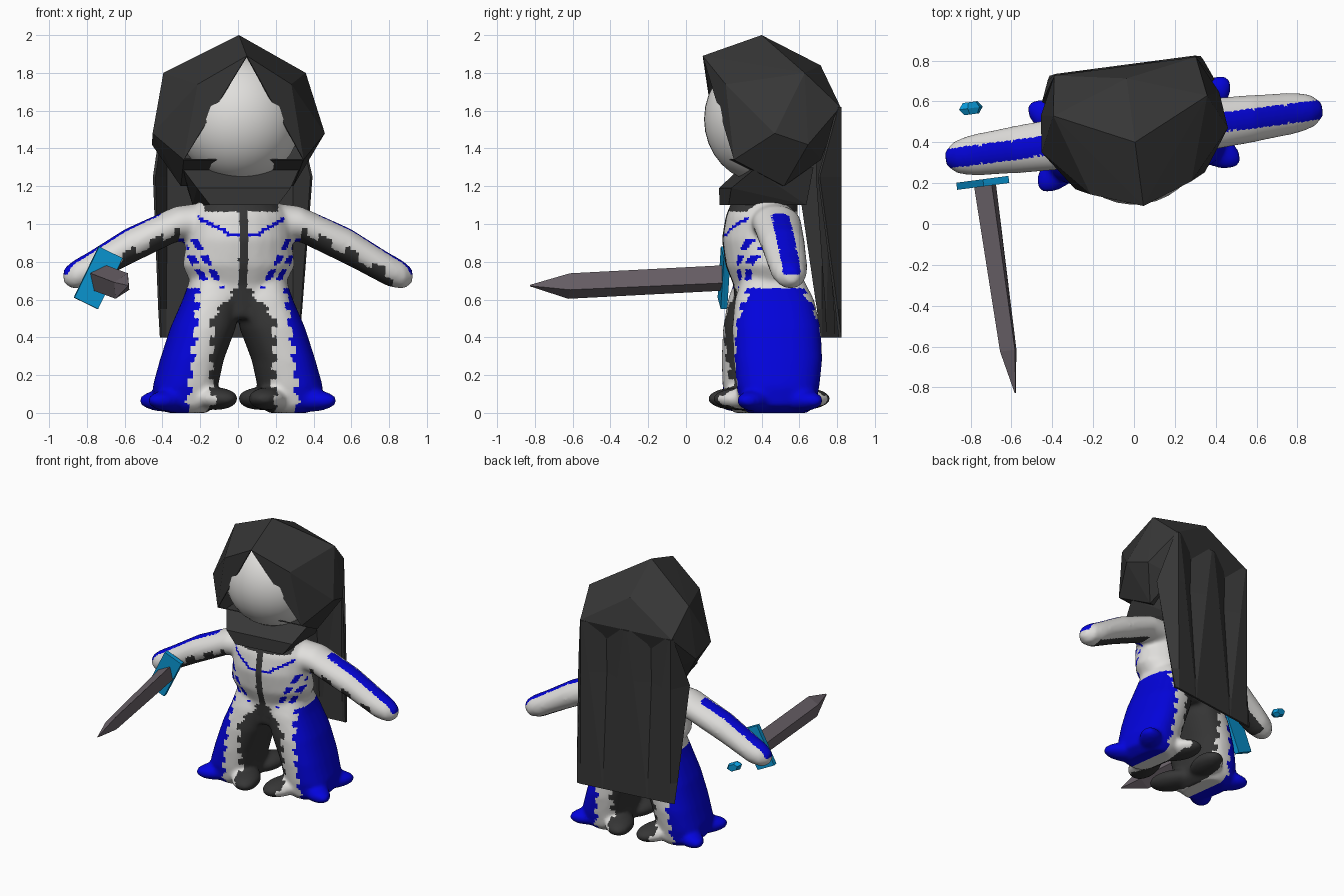
import bpy, bmesh, math
from mathutils import Matrix, Vector

cube = bpy.data.objects.get("Cube")
if cube:
    bpy.data.objects.remove(cube, do_unlink=True)

YAW = math.radians(7.5)
CENTRE = (0, 0.44, 0)


def material(name, rgb):
    mat = bpy.data.materials.new(name)
    mat.use_nodes = True
    mat.diffuse_color = (*rgb, 1)
    node = next(n for n in mat.node_tree.nodes if n.type == "BSDF_PRINCIPLED")
    node.inputs["Base Color"].default_value = (*rgb, 1)
    node.inputs["Roughness"].default_value = 0.8
    return mat


PALE = material("pale_cloth", (0.75, 0.74, 0.72))
DARK = material("charcoal", (0.037, 0.037, 0.037))
BLUE = material("deep_blue", (0.001, 0.001, 0.72))
CYAN = material("cyan_metal", (0.003, 0.31, 0.66))
STEEL = material("dull_steel", (0.15, 0.125, 0.145))


def finish(name, bm, *mats):
    """Turn a bmesh into a placed object; the whole figure shares one yaw."""
    bmesh.ops.recalc_face_normals(bm, faces=bm.faces)
    mesh = bpy.data.meshes.new(name)
    bm.to_mesh(mesh)
    bm.free()
    for mat in mats:
        mesh.materials.append(mat)
    obj = bpy.data.objects.new(name, mesh)
    bpy.context.collection.objects.link(obj)
    obj.location = CENTRE
    obj.rotation_euler.z = YAW
    return obj


def select(obj):
    bpy.ops.object.select_all(action="DESELECT")
    obj.select_set(True)
    bpy.context.view_layer.objects.active = obj


def loft(bm, axis, rings, sides=24, power=1.0, side=1):
    """Rings of (position, centre a, centre b, radius a, radius b) along an axis."""
    others = [i for i in range(3) if i != axis]
    loops = []
    for pos, ca, cb, ra, rb in rings:
        loop = []
        for k in range(sides):
            t = math.tau * k / sides
            c, s = math.cos(t), math.sin(t)
            p = [0, 0, 0]
            p[axis] = pos
            p[others[0]] = ca + ra * math.copysign(abs(c) ** power, c)
            p[others[1]] = cb + rb * math.copysign(abs(s) ** power, s)
            p[0] *= side
            loop.append(bm.verts.new(p))
        loops.append(loop)
    for lo, hi in zip(loops, loops[1:]):
        for k in range(sides):
            n = (k + 1) % sides
            bm.faces.new((lo[k], lo[n], hi[n], hi[k]))
    bm.faces.new(loops[0][::-1])
    bm.faces.new(loops[-1])


def blob(bm, centre, size, turn=0.0, segments=32):
    mat = (Matrix.Translation(centre) @ Matrix.Rotation(turn, 4, "Z")
           @ Matrix.Diagonal((*size, 1)))
    bmesh.ops.create_uvsphere(bm, u_segments=segments, v_segments=segments // 2,
                              radius=1, matrix=mat)


def hem_point(bm, start, tip, z, width):
    """Pointed corner of a trouser hem, stretched from the leg's middle."""
    a, b = Vector(start), Vector(tip)
    d = b - a
    blob(bm, (*((a + b) / 2), z), (d.length / 2, width, 0.06),
         math.atan2(d.y, d.x))


def mirrored_hull(points):
    bm = bmesh.new()
    for x, y, z in points:
        for sx in ({x, -x} if x else {0}):
            bm.verts.new((sx, y, z))
    bmesh.ops.convex_hull(bm, input=bm.verts)
    loose = [v for v in bm.verts if not v.link_faces]
    bmesh.ops.delete(bm, geom=loose, context="VERTS")
    return bm


# Body: torso, arms and flared legs fused into one soft skin
bm = bmesh.new()
loft(bm, 2, [(0.5, 0, 0.02, 0.2, 0.19), (0.68, 0, 0, 0.25, 0.19),
             (0.78, 0, -0.03, 0.3, 0.2), (0.92, 0, -0.05, 0.28, 0.2),
             (1.04, 0, -0.04, 0.27, 0.19), (1.14, 0, -0.02, 0.19, 0.17)])
for s in (-1, 1):
    loft(bm, 0, [(0.1, 0, 1.02, 0.13, 0.1), (0.33, 0, 1.0, 0.13, 0.095),
                 (0.6, 0, 0.875, 0.115, 0.1), (0.8, 0, 0.76, 0.1, 0.09),
                 (0.88, 0, 0.73, 0.08, 0.075), (0.93, 0, 0.725, 0.035, 0.04)],
         side=s)
    loft(bm, 2, [(0.0, 0.27, 0.01, 0.1, 0.16), (0.04, 0.28, 0.01, 0.16, 0.2),
                 (0.14, 0.28, 0.01, 0.17, 0.22), (0.28, 0.245, 0.015, 0.165, 0.235),
                 (0.45, 0.185, 0.015, 0.17, 0.235), (0.6, 0.14, 0.01, 0.15, 0.21),
                 (0.72, 0.12, 0, 0.13, 0.16)], power=0.8, side=s)
    for way in (-1, 1):
        hem_point(bm, (0.2 * s, 0), (0.08 * s, 0.31 * way), 0.075, 0.1)
        hem_point(bm, (0.22 * s, 0), (0.495 * s, 0.21 * way), 0.065, 0.085)
body = finish("body", bm, PALE, DARK, BLUE)
select(body)
remesh = body.modifiers.new("fuse", "REMESH")
remesh.mode = "VOXEL"
remesh.voxel_size = 0.0145
soften = body.modifiers.new("soften", "SMOOTH")
soften.factor = 0.5
soften.iterations = 9
for name in ("fuse", "soften"):
    bpy.ops.object.modifier_apply(modifier=name)


def body_colour(p, n):
    """0 pale, 1 dark, 2 blue, with stepped edges."""
    x, z = abs(p.x), p.z
    jag = 0.025 * (int(z / 0.045) % 2)
    if z > 0.66 and x > 0.32:
        step = 0.45 * (int(x / 0.07) % 2)
        if x > 0.42 and n.z > 0 and abs(p.y) < 0.045:
            return 2
        return 1 if x < 0.82 and n.z < -0.15 - step and p.y < 0.06 else 0
    if z > 1.065 and x < 0.2:
        return 1
    if z < 0.66:
        if x > 0.22 + (0.66 - z) * 0.1 + jag:
            return 2
        return 1 if x < min(0.18, 0.05 + (0.66 - z) * 0.8) - jag else 0
    if n.y > -0.2:
        return 0
    if x < 0.028:
        return 1
    # Chest piping: a neckline and dashed rib lines
    if x < 0.23 and abs(z - max(0.945, 0.905 + 0.55 * x)) < 0.011:
        return 2
    if z < 0.93 and int(z / 0.028) % 3:
        base = x - 0.11 - 0.55 * (z - 0.66)
        if abs(base) < 0.018 or (z > 0.7 and abs(base - 0.065) < 0.018):
            return 2
    return 0


for poly in body.data.polygons:
    poly.material_index = body_colour(poly.center, poly.normal)
    poly.use_smooth = True

# Head
bm = bmesh.new()
blob(bm, (0, -0.035, 1.555), (0.33, 0.31, 0.335))
head = finish("head", bm, PALE)
select(head)
bpy.ops.object.shade_smooth_by_angle()

# Hood: faceted shell, open at the face
bm = mirrored_hull([(0, -0.04, 2.0), (0, -0.355, 1.89), (0.25, -0.265, 1.74),
                    (0.38, 0.14, 1.8), (0.46, -0.03, 1.48), (0.32, -0.23, 1.34),
                    (0.35, 0.335, 1.62), (0, 0.275, 1.84), (0.3, 0.04, 1.2),
                    (0.44, 0.15, 1.42), (0.28, 0.24, 1.34)])
opening = [f for f in bm.faces
           if f.normal.y ** 2 > 0.7 and abs(f.calc_center_median().x) < 0.05
           and f.calc_center_median().y < -0.1]
bmesh.ops.delete(bm, geom=opening, context="FACES")
hood = finish("hood", bm, DARK)
shell = hood.modifiers.new("thickness", "SOLIDIFY")
shell.thickness = 0.01

# Collar under the chin
finish("collar", mirrored_hull([(0.18, -0.24, 1.1), (0.25, -0.235, 1.19),
                                (0.31, -0.12, 1.29), (0.22, 0.17, 1.1),
                                (0.28, 0.2, 1.3)]), DARK)

# Cape: hanging panel with two tapering pleats and forward-turned edges
bm = bmesh.new()
rows = []
for z, edge_x, edge_y, pleat_y, pleat_w in ((1.62, 0.35, 0.32, 0.29, 0.16),
                                            (1.25, 0.42, 0.21, 0.28, 0.11),
                                            (0.55, 0.38, 0.31, 0.33, 0.02),
                                            (0.4, 0.37, 0.33, 0.335, 0.01)):
    back_y = 0.335
    half = [(0, back_y), (0.17 - pleat_w, back_y), (0.17, pleat_y),
            (0.17 + pleat_w, back_y), (0.34, back_y), (edge_x, edge_y)]
    line = [(-x, y) for x, y in half[:0:-1]] + half
    rows.append([bm.verts.new((x, y, z)) for x, y in line])
for upper, lower in zip(rows, rows[1:]):
    for k in range(len(upper) - 1):
        bm.faces.new((upper[k], upper[k + 1], lower[k + 1], lower[k]))
cape = finish("cape", bm, DARK)
cloth = cape.modifiers.new("thickness", "SOLIDIFY")
cloth.thickness = 0.015
cloth.offset = 0

# Sword: diamond blade, tilted guard and loose pommel
TILT = Matrix.Rotation(math.radians(26), 4, "Y")


def place(bm, centre):
    bmesh.ops.transform(bm, matrix=Matrix.Translation(centre) @ TILT, verts=bm.verts)
    return bm


bm = bmesh.new()
loft(bm, 1, [(0, 0, 0.01, 0.06, 0.075), (-0.82, 0.025, -0.025, 0.045, 0.075),
             (-1.03, 0.03, -0.02, 0.003, 0.004)], sides=4)
finish("blade", place(bm, (-0.76, -0.15, 0.705)), STEEL)

bm = bmesh.new()
bmesh.ops.create_cube(bm, size=1, matrix=Matrix.Diagonal((0.14, 0.035, 0.3, 1)))
finish("guard", place(bm, (-0.765, -0.14, 0.715)), CYAN)

bm = bmesh.new()
loft(bm, 1, [(-0.03, 0, 0, 0.04, 0.025), (0, 0, 0, 0.065, 0.035),
             (0.03, 0, 0, 0.04, 0.025)], sides=6)
finish("pommel", place(bm, (-0.775, 0.23, 0.725)), CYAN)
